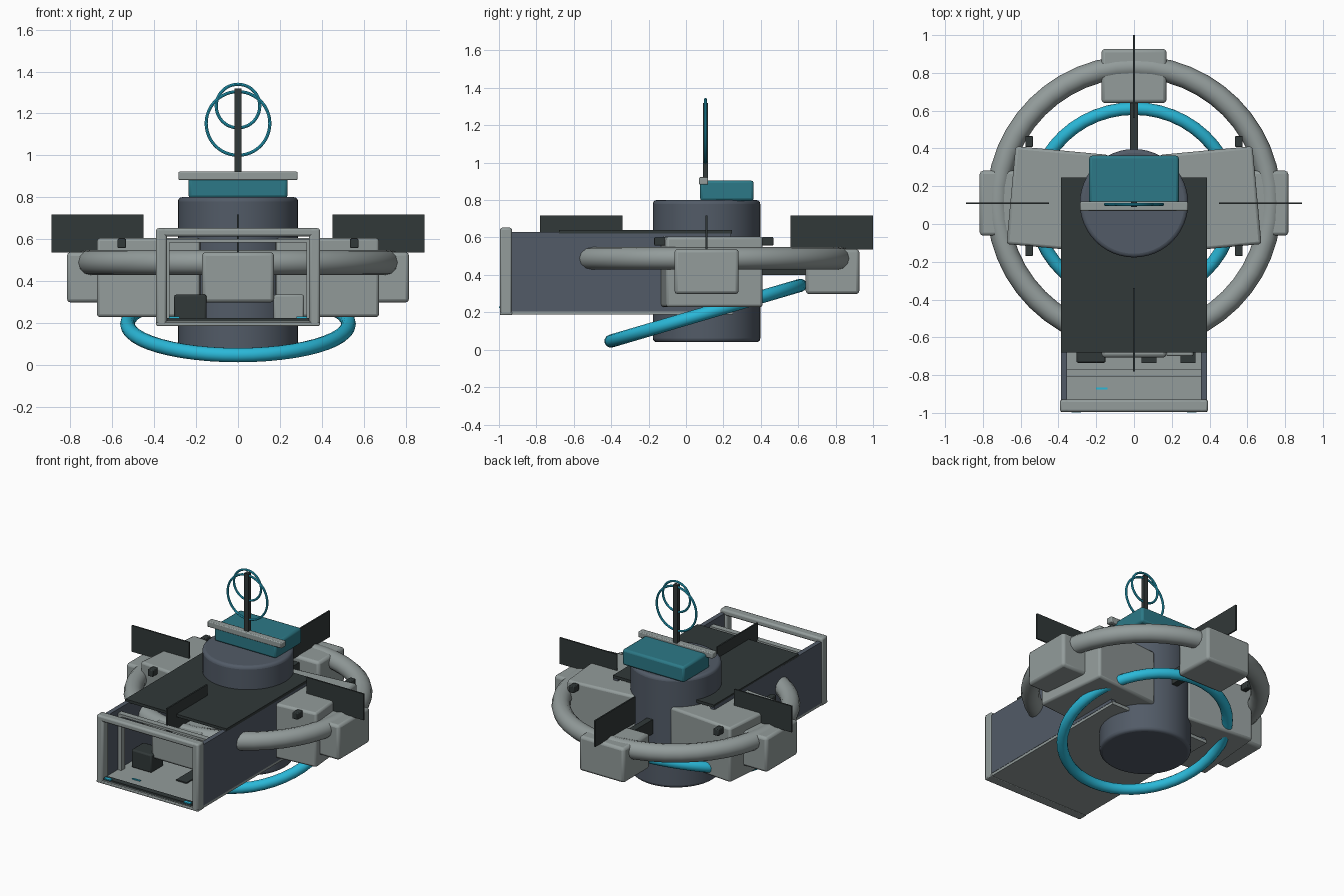
import bpy
import math
from mathutils import Matrix

if "Cube" in bpy.data.objects:
    bpy.data.objects.remove(bpy.data.objects["Cube"])

CY = 0.11  # y of the central axis


def material(name, srgb):
    m = bpy.data.materials.new(name)
    lin = [((c / 255 + 0.055) / 1.055) ** 2.4 for c in srgb]
    m.diffuse_color = (*lin, 1)
    m.use_nodes = True
    m.node_tree.nodes["Principled BSDF"].inputs["Base Color"].default_value = m.diffuse_color
    return m


GREY = material("light grey", (147, 156, 155))
SLATE = material("slate", (82, 91, 103))
DARK = material("charcoal", (49, 56, 56))
CYAN = material("cyan", (42, 184, 216))
TEAL = material("teal", (44, 121, 135))


def finish(ob, name, mat, bevel=0, segments=2):
    ob.name = name
    ob.data.materials.clear()
    ob.data.materials.append(mat)
    if bevel:
        b = ob.modifiers.new("bevel", 'BEVEL')
        b.width, b.segments, b.limit_method = bevel, segments, 'ANGLE'
    bpy.ops.object.select_all(action='DESELECT')
    ob.select_set(True)
    bpy.context.view_layer.objects.active = ob
    bpy.ops.object.shade_smooth_by_angle(angle=math.radians(35))
    return ob


def box(name, mat, x, y, z, bevel=0, turn=0):
    """Box from (min, max) ranges, turned about its own centre."""
    bpy.ops.mesh.primitive_cube_add(size=1)
    ob = bpy.context.object
    ob.data.transform(Matrix.Diagonal((x[1] - x[0], y[1] - y[0], z[1] - z[0], 1)))
    ob.location = [(a + b) / 2 for a, b in (x, y, z)]
    ob.rotation_euler.z = turn
    return finish(ob, name, mat, bevel)


def radial_box(name, mat, r, half, z, angle, bevel=0):
    """Box reaching outward from the central axis at a given angle."""
    ob = box(name, mat, r, (-half, half), z, bevel)
    d = (r[0] + r[1]) / 2
    ob.location = (d * math.cos(angle), CY + d * math.sin(angle), (z[0] + z[1]) / 2)
    ob.rotation_euler.z = angle
    return ob


def ring(name, mat, loc, major, minor, tilt, sides=12):
    bpy.ops.mesh.primitive_torus_add(location=loc, rotation=(tilt, 0, 0),
                                     major_radius=major, minor_radius=minor,
                                     major_segments=48, minor_segments=sides)
    return finish(bpy.context.object, name, mat)


# Central drum
bpy.ops.mesh.primitive_cylinder_add(vertices=48, radius=0.287, depth=0.76,
                                    location=(0, CY, 0.42))
finish(bpy.context.object, "core_drum", SLATE, 0.02, 3)

# Main ring and tilted glowing ring
ring("outer_ring", GREY, (0, CY, 0.488), 0.722, 0.06, 0)
ring("tilted_ring", CYAN, (0, 0.105, 0.195), 0.528, 0.035, math.radians(16.4))

# Four ring pods with fins and struts
for i in range(4):
    a = i * math.pi / 2
    radial_box("ring_pod", GREY, (0.53, 0.817), 0.172, (0.297, 0.538), a, 0.018)
    radial_box("fin", DARK, (0.45, 0.89), 0.005, (0.535, 0.717), a)
    radial_box("strut", DARK, (0.25, 0.60), 0.022, (0.40, 0.50), a)

# Angled shoulder modules with cross rods
for s in (-1, 1):
    box("shoulder", GREY, (s * 0.405 - 0.247, s * 0.405 + 0.247), (-0.13, 0.39),
        (0.227, 0.605), 0.015, s * math.radians(5.3))
    for y in (-0.14, 0.437):
        box("shoulder_lug", DARK, (s * 0.555 - 0.02, s * 0.555 + 0.02),
            (y - 0.03, y + 0.03), (0.557, 0.602), 0.005)

# Hangar shell
box("hangar_floor", GREY, (-0.385, 0.385), (-0.99, 0.25), (0.187, 0.21))
box("hangar_roof", DARK, (-0.387, 0.387), (-0.68, 0.247), (0.622, 0.641))
for s in (-1, 1):
    box("hangar_wall", SLATE, sorted((s * 0.355, s * 0.387)), (-0.96, 0.24), (0.205, 0.628))
    box("front_post", GREY, sorted((s * 0.34, s * 0.392)), (-0.995, -0.93),
        (0.185, 0.652), 0.012)
    box("inner_post", GREY, sorted((s * 0.328, s * 0.355)), (-0.81, -0.77), (0.21, 0.60))
    box("sill_light", CYAN, sorted((s * 0.28, s * 0.33)), (-0.999, -0.975), (0.222, 0.23))
box("front_lintel", GREY, (-0.39, 0.39), (-0.995, -0.93), (0.612, 0.652), 0.012)
box("inner_lintel", GREY, (-0.355, 0.355), (-0.81, -0.77), (0.583, 0.60))
box("front_sill", DARK, (-0.34, 0.34), (-0.99, -0.95), (0.20, 0.224))
box("sill_base", GREY, (-0.39, 0.39), (-0.995, -0.93), (0.185, 0.203), 0.005)

# Hangar contents
box("dark_crate", DARK, (-0.305, -0.15), (-0.735, -0.60), (0.21, 0.335), 0.01)
box("light_crate", GREY, (0.17, 0.315), (-0.70, -0.57), (0.21, 0.335), 0.01)
box("floor_light", CYAN, (-0.20, -0.14), (-0.875, -0.865), (0.21, 0.216))
for x in (0.08, 0.285):
    box("floor_plate", DARK, (x - 0.04, x + 0.04), (-0.735, -0.56), (0.21, 0.218))

# Bridge block, crossbar, mast and antenna hoops
box("bridge", TEAL, (-0.237, 0.237), (0.075, 0.362), (0.795, 0.905), 0.015)
box("bridge_bar", GREY, (-0.285, 0.285), (0.07, 0.118), (0.882, 0.922), 0.006)
box("mast", DARK, (-0.016, 0.016), (0.09, 0.118), (0.90, 1.32))
ring("large_hoop", CYAN, (0, 0.104, 1.152), 0.152, 0.0075, math.pi / 2, 8)
ring("small_hoop", CYAN, (0, 0.104, 1.235), 0.104, 0.0075, math.pi / 2, 8)
